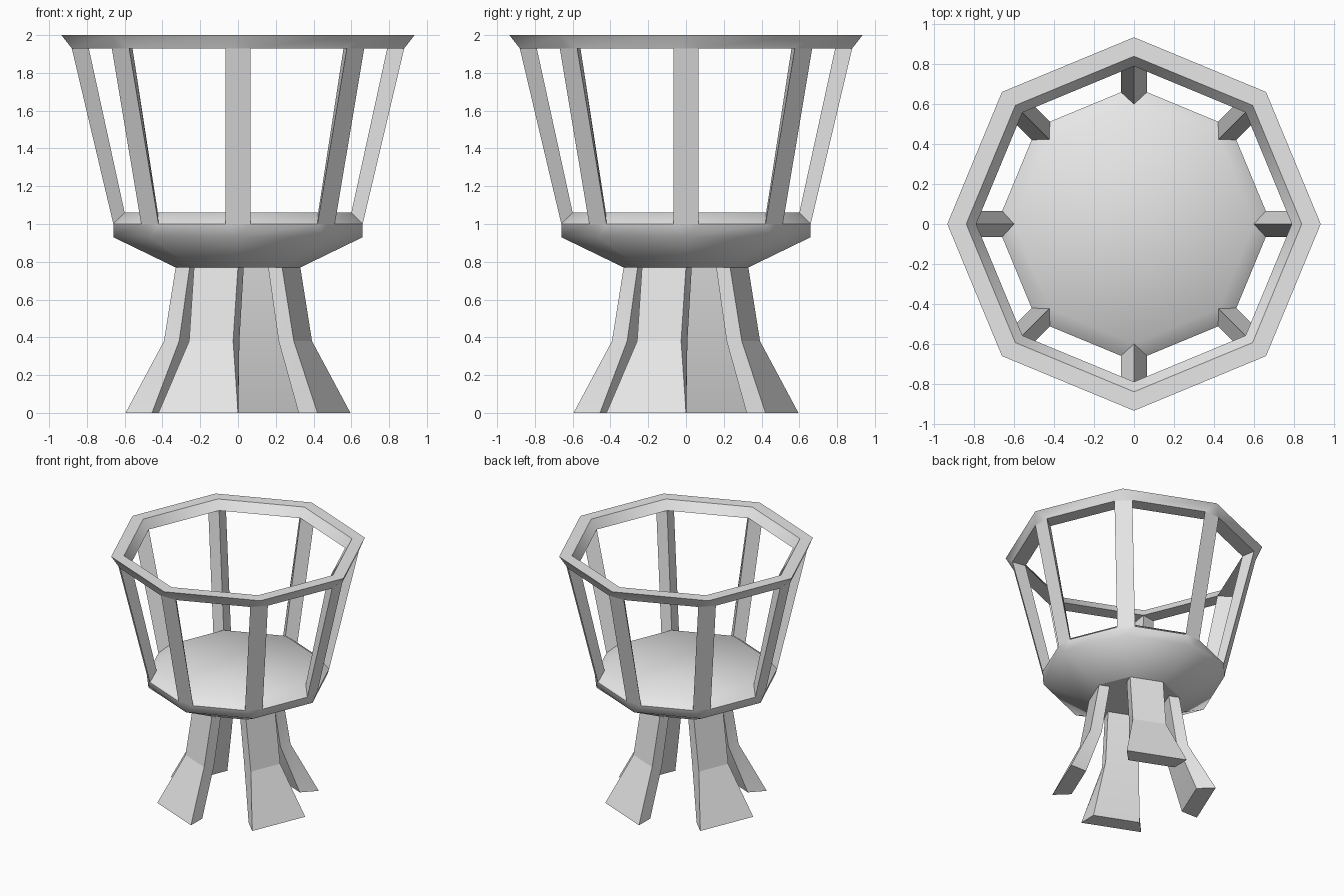
import bpy, bmesh
from math import pi, radians
from mathutils import Matrix, Vector

cube = bpy.data.objects.get("Cube")
if cube:
    bpy.data.objects.remove(cube, do_unlink=True)

# Single plain metal colour
metal = bpy.data.materials.new("plain_grey")
metal.use_nodes = True
grey = (0.8, 0.8, 0.8, 1)
metal.diffuse_color = grey
metal.node_tree.nodes["Principled BSDF"].inputs["Base Color"].default_value = grey

POST_W = 0.065   # half width of a post
BARS = 8


def finish(bm, name):
    bmesh.ops.remove_doubles(bm, verts=bm.verts, dist=0.0005)
    bmesh.ops.recalc_face_normals(bm, faces=bm.faces)
    mesh = bpy.data.meshes.new(name)
    bm.to_mesh(mesh)
    bm.free()
    mesh.materials.append(metal)
    obj = bpy.data.objects.new(name, mesh)
    bpy.context.collection.objects.link(obj)
    return obj


def smooth(obj, angle):
    bpy.ops.object.select_all(action="DESELECT")
    obj.select_set(True)
    bpy.context.view_layer.objects.active = obj
    bpy.ops.object.shade_smooth_by_angle(angle=radians(angle))


def turn(angle):
    return Matrix.Rotation(angle, 3, "Z")


def octagon(r, z, half=0):
    """Octagon with corners on the axes; half > 0 cuts each corner flat."""
    return [turn(i * pi / 4) @ Vector((r, s * half, z))
            for i in range(BARS) for s in (-1, 1)]


def loft(bm, loops, closed=False, caps=True):
    rows = [[bm.verts.new(p) for p in loop] for loop in loops]
    pairs = list(zip(rows, rows[1:]))
    if closed:
        pairs.append((rows[-1], rows[0]))
    for a, b in pairs:
        n = len(a)
        for i in range(n):
            j = (i + 1) % n
            bm.faces.new((a[i], a[j], b[j], b[i]))
    if caps and not closed:
        bm.faces.new(rows[0])
        bm.faces.new(rows[-1])


# Bowl with a raised floor
bm = bmesh.new()
loft(bm, [octagon(0.33, 0.77), octagon(0.66, 0.93),
          octagon(0.66, 1.0, POST_W), octagon(0.6, 1.06)])
bowl = finish(bm, "bowl")
smooth(bowl, 180)
sharp = bowl.data.attributes.get("sharp_edge") or \
    bowl.data.attributes.new("sharp_edge", "BOOLEAN", "EDGE")
for e in bowl.data.edges:
    zs = [bowl.data.vertices[v].co.z for v in e.vertices]
    sharp.data[e.index].value = max(zs) < 0.78 or all(abs(z - 1) < 0.01 for z in zs)

# Flared top rim
bm = bmesh.new()
loft(bm, [octagon(0.88, 1.93, POST_W), octagon(0.935, 2), octagon(0.84, 2),
          octagon(0.79, 1.93)], closed=True)
smooth(finish(bm, "top_rim"), 46)

# Three-sided leaning posts
for i in range(BARS):
    bm = bmesh.new()
    ends = [[(0.66, -POST_W, 1.0), (0.66, POST_W, 1.0), (0.6, 0, 1.06)],
            [(0.88, -POST_W, 1.93), (0.88, POST_W, 1.93), (0.79, 0, 1.93)]]
    loft(bm, [[turn(i * pi / 4) @ Vector(p) for p in end] for end in ends])
    finish(bm, f"post_{i + 1}")

# Splayed legs under every second side of the bowl:
# height, outer radius, outer half width, inner radius, inner half width
LEG = [(0, 0.55, 0.228, 0.42, 0.176),
       (0.38, 0.372, 0.126, 0.285, 0.126),
       (0.77, 0.305, 0.126, 0.225, 0.126)]
for i in range(4):
    bm = bmesh.new()
    spin = turn(pi / 2 * i - pi / 8)
    loft(bm, [[spin @ Vector(p) for p in
               ((ro, -wo, z), (ro, wo, z), (ri, wi, z), (ri, -wi, z))]
              for z, ro, wo, ri, wi in LEG])
    smooth(finish(bm, f"leg_{i + 1}"), 15)
